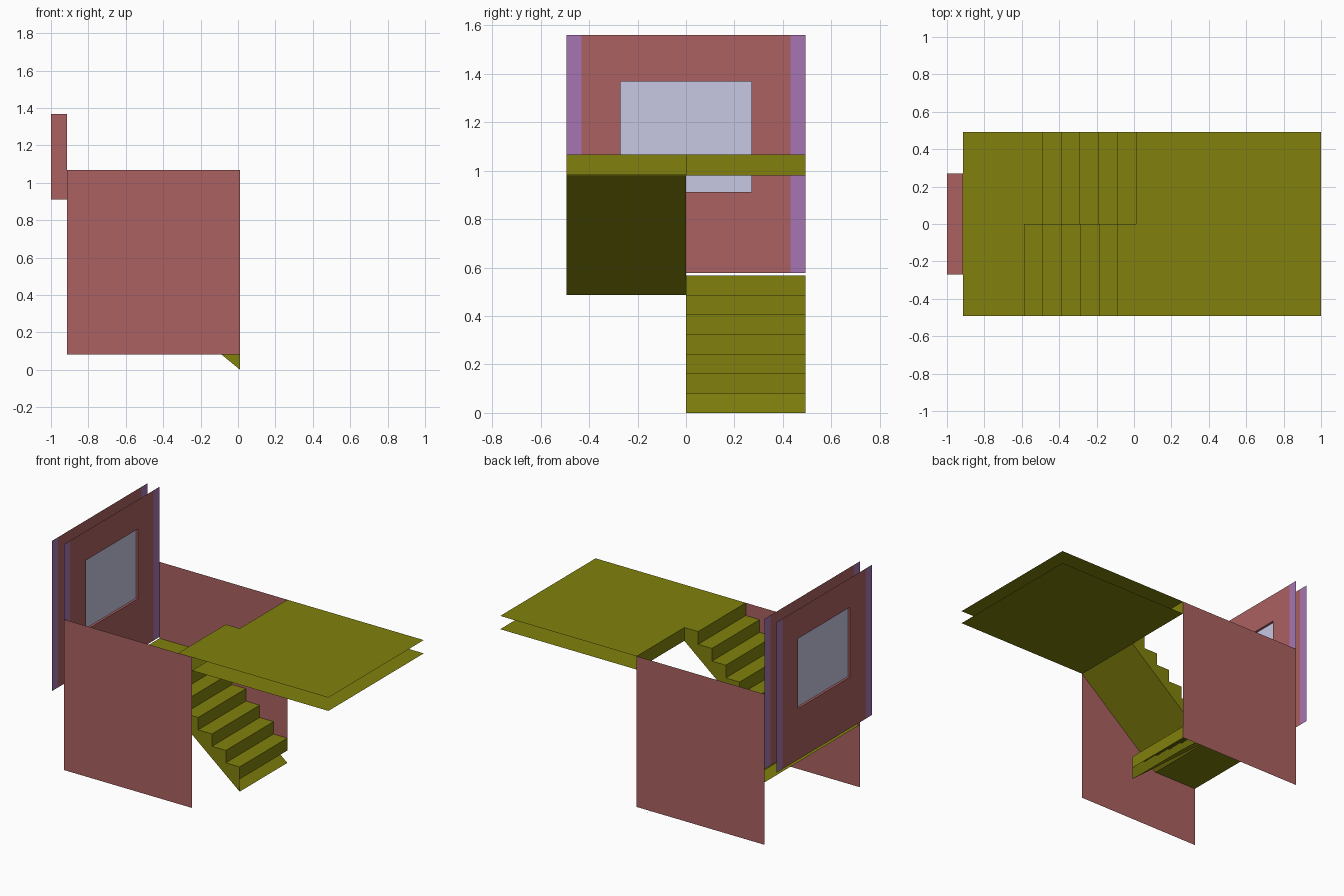
import bpy

if "Cube" in bpy.data.objects:
    bpy.data.objects.remove(bpy.data.objects["Cube"])

W = 0.493                      # half width
X_END, X_OUT, X_MID, X_SLAB = -0.913, -1.0, -0.588, 0.012
TREAD, RISE = 0.1, 0.081
Z_LAND, Z_LAND_B = 0.568, 0.49
Z_TOP, Z_TOP_B = 1.068, 0.981


def material(name, rgb):
    m = bpy.data.materials.new(name)
    m.diffuse_color = (*rgb, 1)
    m.use_nodes = True
    m.node_tree.nodes["Principled BSDF"].inputs["Base Color"].default_value = m.diffuse_color
    return m


RED = material("wall_red", (0.41, 0.12, 0.12))
PURPLE = material("edge_purple", (0.38, 0.18, 0.445))
OLIVE = material("concrete_olive", (0.22, 0.22, 0.004))
GLASS = material("window_glass", (0.57, 0.57, 0.77))


def sheet(name, faces, mat):
    """Object made of separate flat polygons, each a list of points."""
    verts, idx = [], []
    for f in faces:
        idx.append(range(len(verts), len(verts) + len(f)))
        verts += f
    me = bpy.data.meshes.new(name)
    me.from_pydata(verts, [], [list(i) for i in idx])
    me.materials.append(mat)
    ob = bpy.data.objects.new(name, me)
    bpy.context.collection.objects.link(ob)
    return ob


def rect_x(x, y0, y1, z0, z1, front=True):
    f = [(x, y0, z0), (x, y1, z0), (x, y1, z1), (x, y0, z1)]
    return f if front else f[::-1]


def rect_y(y, x0, x1, z0, z1):
    f = [(x0, y, z0), (x1, y, z0), (x1, y, z1), (x0, y, z1)]
    return f if y < 0 else f[::-1]


def rect_z(z, x0, x1, y0, y1, up=True):
    f = [(x0, y0, z), (x1, y0, z), (x1, y1, z), (x0, y1, z)]
    return f if up else f[::-1]


def flight(name, x, z, sign, y_out, z_end, z_under):
    """Six steps, sloping underside and a closed side along the centre line."""
    foot = (x, z - RISE)
    pts = [(x, z)]
    rise = (z_end - z) / 6
    for i in range(6):
        z += rise
        pts.append((x, z))
        x += sign * TREAD
        pts.append((x, z))
    under = [(x, z_under), foot]

    def span(a, b):
        return [(b[0], 0, b[1]), (b[0], y_out, b[1]), (a[0], y_out, a[1]), (a[0], 0, a[1])]

    faces = [span(a, b) for a, b in zip(pts, pts[1:])]
    faces.append(span(*under))
    faces.append([(px, 0, pz) for px, pz in pts + under])
    return sheet(name, faces, OLIVE)


# stairs
flight("lower_flight", X_SLAB, RISE, -1, W, Z_LAND, Z_LAND_B)
flight("upper_flight", X_MID, Z_LAND, 1, -W, Z_TOP, Z_TOP_B)

# half landing
sheet("landing", [rect_z(Z_LAND, X_END, X_MID, -W, W),
                  rect_z(Z_LAND_B, X_END, X_MID, -W, W, False)], OLIVE)

# upper floor slab, closed only at the stair opening
sheet("floor_slab", [rect_z(Z_TOP, X_SLAB, 1, -W, W),
                     rect_z(Z_TOP_B, X_SLAB, 1, -W, W, False),
                     rect_x(X_SLAB, 0, W, Z_TOP_B, Z_TOP, False)], OLIVE)

# side walls
for name, y in (("front_wall", -W), ("back_wall", W)):
    sheet(name, [rect_y(y, X_END, X_SLAB, 0.082, Z_TOP)], RED)

# end wall: two skins with a window opening and purple edge strips
Z0, Z1 = 0.577, 1.56
WY, WZ0, WZ1 = 0.27, 0.912, 1.369
SY = 0.432
for name, x, inner in (("inner", X_END, True), ("outer", X_OUT, False)):
    sheet(name + "_end_wall", [rect_x(x, -SY, -WY, Z0, Z1, inner),
                               rect_x(x, WY, SY, Z0, Z1, inner),
                               rect_x(x, -WY, WY, Z0, WZ0, inner),
                               rect_x(x, -WY, WY, WZ1, Z1, inner)], RED)
    sheet(name + "_edge_strips", [rect_x(x, -W, -SY, Z0, Z1, inner),
                                  rect_x(x, SY, W, Z0, Z1, inner)], PURPLE)
    gx = x - 0.015 if inner else x + 0.015
    sheet(name + "_window_pane", [rect_x(gx, -WY, WY, WZ0, WZ1, inner)], GLASS)

# window reveal
sheet("window_reveal", [rect_y(-WY, X_OUT, X_END, WZ0, WZ1)[::-1],
                        rect_y(WY, X_OUT, X_END, WZ0, WZ1)[::-1],
                        rect_z(WZ0, X_OUT, X_END, -WY, WY),
                        rect_z(WZ1, X_OUT, X_END, -WY, WY, False)], RED)
